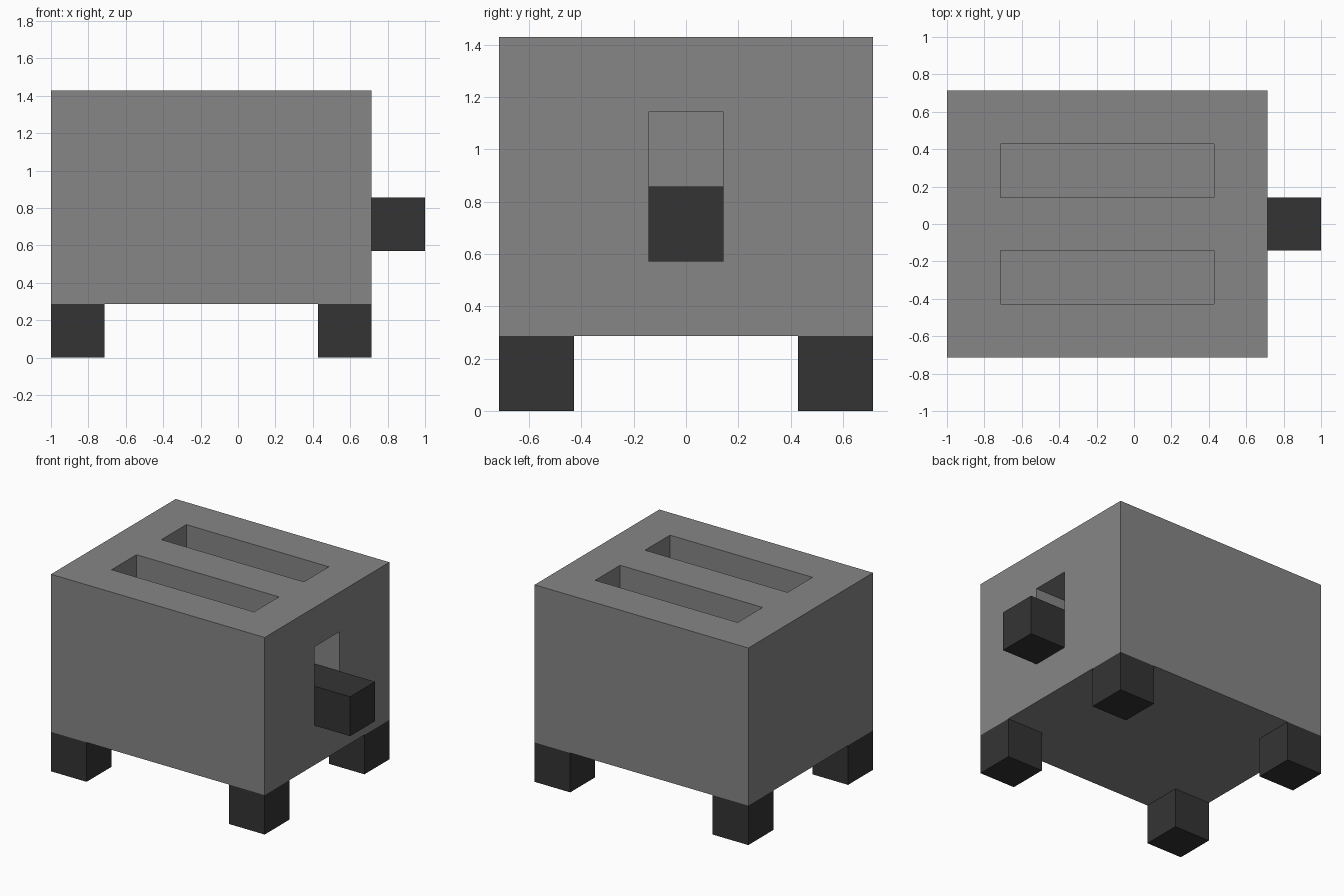
import bpy

if "Cube" in bpy.data.objects:
    bpy.data.objects.remove(bpy.data.objects["Cube"])

U = 2 / 7  # the whole design sits on this module


def material(name, value):
    mat = bpy.data.materials.new(name)
    mat.diffuse_color = (value, value, value, 1)
    mat.use_nodes = True
    mat.node_tree.nodes["Principled BSDF"].inputs["Base Color"].default_value = mat.diffuse_color
    return mat


def box(name, x, y, z, mat=None):
    """Box from (min, max) ranges on each axis."""
    size = [r[1] - r[0] for r in (x, y, z)]
    bpy.ops.mesh.primitive_cube_add(size=1, location=[sum(r) / 2 for r in (x, y, z)])
    obj = bpy.context.object
    obj.name = name
    obj.scale = size
    bpy.ops.object.transform_apply(location=False, rotation=False, scale=True)
    if mat:
        obj.data.materials.append(mat)
    return obj


def cut(target, name, x, y, z):
    """Subtract a hidden box from the target."""
    cutter = box(name, x, y, z, target.data.materials[0])
    cutter.hide_render = True
    cutter.display_type = 'WIRE'
    mod = target.modifiers.new(name, 'BOOLEAN')
    mod.operation = 'DIFFERENCE'
    mod.solver = 'EXACT'
    mod.object = cutter
    bpy.context.view_layer.objects.active = target
    bpy.ops.object.modifier_apply(modifier=name)
    bpy.data.objects.remove(cutter)


casing = material("casing grey", 0.238)
dark = material("dark plastic", 0.034)

LEFT, RIGHT, SIDE = -1.0, 1 - U, 2.5 * U

# Casing
body = box("toaster_body", (LEFT, RIGHT), (-SIDE, SIDE), (U, 5 * U), casing)

# Two bread slots
for side, label in ((-1, "front"), (1, "back")):
    y = sorted((side * U / 2, side * 1.5 * U))
    cut(body, label + "_slot_cutter", (LEFT + U, RIGHT - U), y, (2 * U, 5 * U + 0.1))

# Lever recess, a hair shallower than the slots' ends
cut(body, "lever_recess_cutter", (RIGHT - U + 0.005, RIGHT + 0.1), (-U / 2, U / 2), (2 * U, 4 * U))

# Lever filling the lower half of the recess
box("lever", (RIGHT - U + 0.005, 1), (-U / 2, U / 2), (2 * U, 3 * U), dark)

# Feet flush with the four corners
for xlab, x in (("left", (LEFT, LEFT + U)), ("right", (RIGHT - U, RIGHT))):
    for ylab, y in (("front", (-SIDE, -SIDE + U)), ("back", (SIDE - U, SIDE))):
        box(f"{ylab}_{xlab}_foot", x, y, (0, U), dark)
